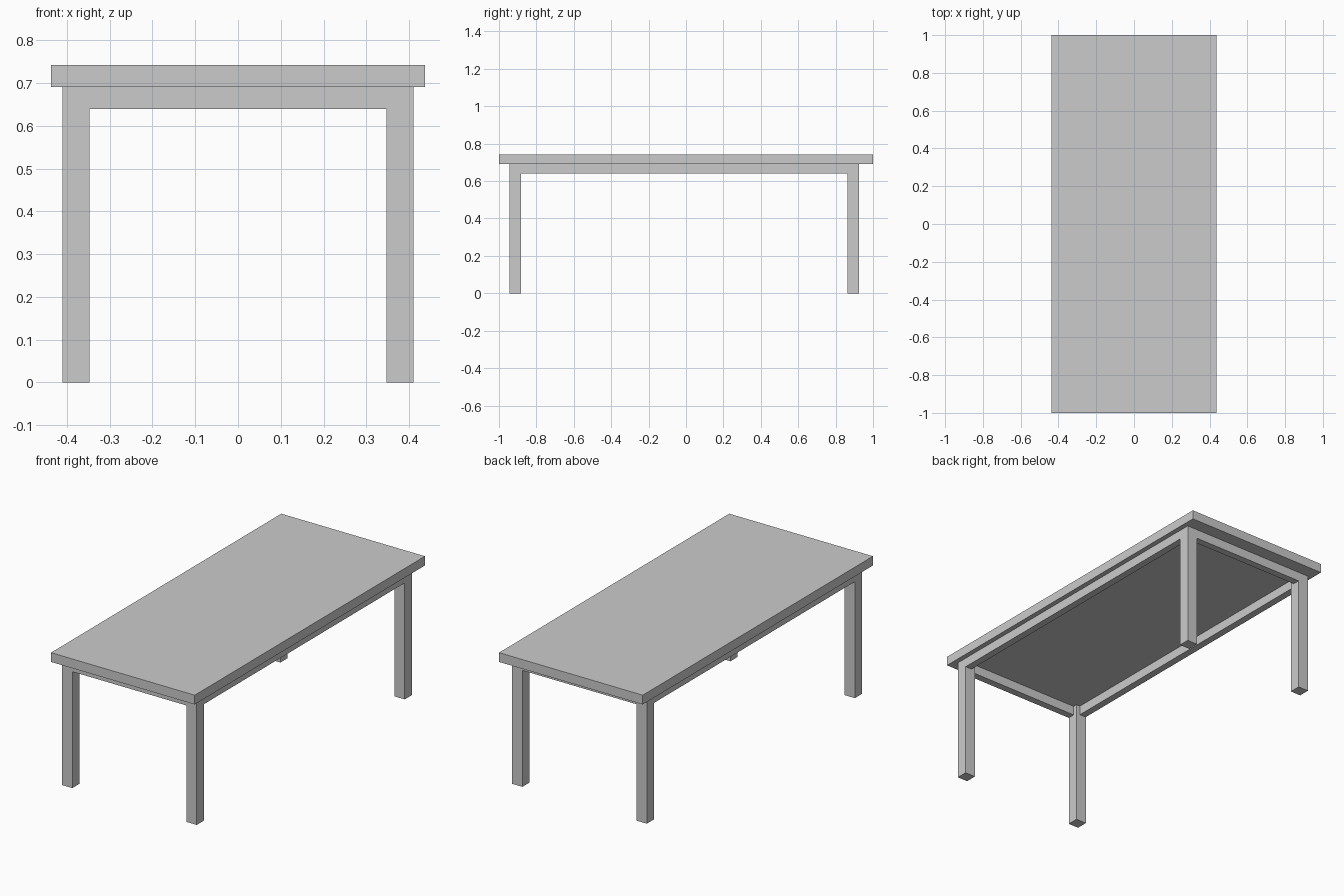
import bpy

if "Cube" in bpy.data.objects:
    bpy.data.objects.remove(bpy.data.objects["Cube"])


def box(name, x, y, z):
    """Axis-aligned box from (min, max) ranges."""
    bpy.ops.mesh.primitive_cube_add(
        size=1, location=[(a + b) / 2 for a, b in (x, y, z)])
    ob = bpy.context.object
    ob.name = name
    ob.scale = [b - a for a, b in (x, y, z)]
    bpy.ops.object.transform_apply(location=False, rotation=False, scale=True)
    return ob


TOP_Z, UNDER_Z, RAIL_Z = 0.742, 0.691, 0.64
LEG, RAIL = 0.063, 0.04          # leg width, rail thickness
X = 0.41                         # outer face of the frame in x
Y0, Y1 = -0.944, 0.926           # outer faces of the frame in y

# Table top
box("table_top", (-0.437, 0.437), (-1, 1), (UNDER_Z, TOP_Z))

# Legs
for side, x in (("left", -X), ("right", X - LEG)):
    for end, y in (("front", Y0), ("back", Y1 - LEG)):
        box(f"{end}_{side}_leg", (x, x + LEG), (y, y + LEG), (0, UNDER_Z))

# Rails between the legs, flush with their outer faces
for side, x in (("left", -X), ("right", X - RAIL)):
    box(f"{side}_rail", (x, x + RAIL), (Y0 + LEG, Y1 - LEG), (RAIL_Z, UNDER_Z))
for end, y in (("front", Y0), ("back", Y1 - RAIL)):
    box(f"{end}_rail", (-X + LEG, X - LEG), (y, y + RAIL), (RAIL_Z, UNDER_Z))
